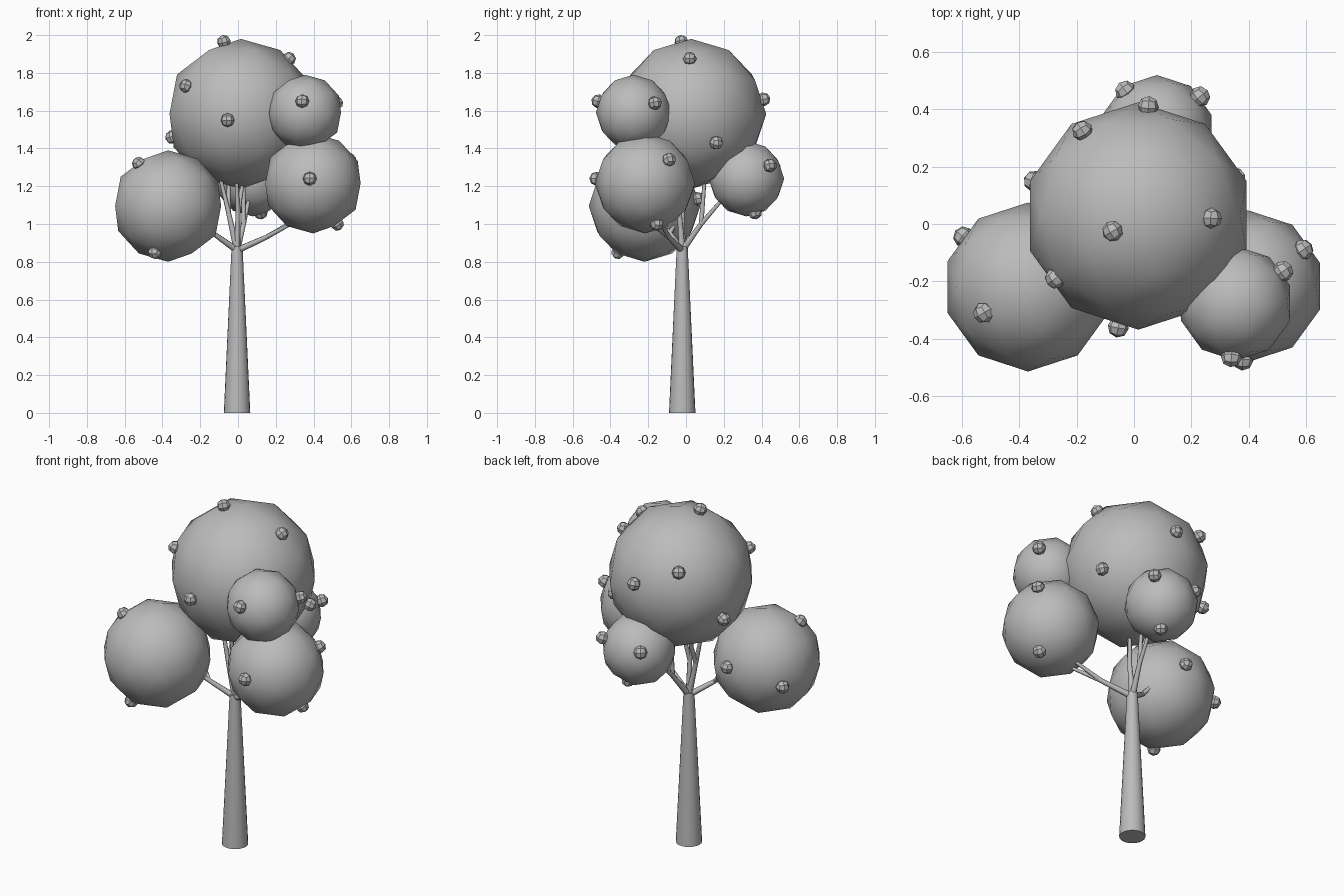
import bpy, bmesh, math
from mathutils import Vector

if "Cube" in bpy.data.objects:
    bpy.data.objects.remove(bpy.data.objects["Cube"])

grey = bpy.data.materials.new("light grey")
grey.diffuse_color = (0.5, 0.5, 0.5, 1)
grey.use_nodes = True
grey.node_tree.nodes["Principled BSDF"].inputs["Base Color"].default_value = grey.diffuse_color


def finish(bm, name, smooth):
    for f in bm.faces:
        f.smooth = smooth
    me = bpy.data.meshes.new(name)
    bm.to_mesh(me)
    bm.free()
    me.materials.append(grey)
    ob = bpy.data.objects.new(name, me)
    bpy.context.collection.objects.link(ob)
    return ob


def tube(name, a, b, r1, r2, sides):
    """Tapered round limb from a to b."""
    a, b = Vector(a), Vector(b)
    bm = bmesh.new()
    bmesh.ops.create_cone(bm, cap_ends=True, segments=sides, radius1=r1,
                          radius2=r2, depth=(b - a).length)
    q = (b - a).to_track_quat('Z', 'Y')
    for v in bm.verts:
        v.co = q @ v.co + (a + b) / 2
    for f in bm.faces:
        f.smooth = len(f.verts) == 4
    for e in bm.edges:
        e.smooth = all(len(f.verts) == 4 for f in e.link_faces)
    me = bpy.data.meshes.new(name)
    bm.to_mesh(me)
    bm.free()
    me.materials.append(grey)
    ob = bpy.data.objects.new(name, me)
    bpy.context.collection.objects.link(ob)


def fruit(name, centre, pos, a=0.037):
    """Small 24-face rounded cube facing out of the foliage ball."""
    bm = bmesh.new()
    bmesh.ops.create_cube(bm, size=2)
    bmesh.ops.subdivide_edges(bm, edges=bm.edges[:], cuts=1, use_grid_fill=True)
    q = (Vector(pos) - Vector(centre)).to_track_quat('Z', 'Y')
    for v in bm.verts:
        v.co = q @ (v.co.normalized() * a) + Vector(pos)
    finish(bm, name, False)


# Foliage balls: centre, radius, fruit positions
balls = {
    "crown_top": ((0.015, 0.028, 1.583), 0.397, [
        (-0.075, -0.025, 1.965), (0.27, 0.02, 1.875), (-0.275, -0.19, 1.73),
        (-0.055, -0.36, 1.55), (-0.35, 0.15, 1.46), (0.05, 0.41, 1.66),
        (-0.18, 0.325, 1.755), (0.355, 0.16, 1.43)]),
    "crown_left": ((-0.37, -0.22, 1.095), 0.295, [
        (-0.525, -0.31, 1.32), (-0.44, -0.36, 0.85),
        (-0.595, -0.045, 1.055), (-0.31, 0.06, 1.134)]),
    "crown_right": ((0.397, -0.217, 1.215), 0.265, [
        (0.38, -0.475, 1.24), (0.525, -0.155, 1.0), (0.59, -0.09, 1.34)]),
    "crown_upper_right": ((0.355, -0.277, 1.59), 0.2, [
        (0.34, -0.465, 1.65), (0.52, -0.165, 1.64)]),
    "crown_back": ((0.08, 0.32, 1.24), 0.2, [
        (0.23, 0.445, 1.31), (-0.03, 0.465, 1.30), (0.12, 0.365, 1.06)]),
}
for name, (c, r, fruits) in balls.items():
    bm = bmesh.new()
    bmesh.ops.create_icosphere(bm, subdivisions=2, radius=r)
    bmesh.ops.translate(bm, verts=bm.verts, vec=c)
    finish(bm, name, True)
    for i, p in enumerate(fruits):
        fruit(f"{name}_fruit_{i + 1}", c, p)

# Trunk
tube("trunk", (-0.005, -0.02, 0), (-0.005, -0.02, 0.88), 0.07, 0.029, 20)

# Branches: start, fork point, tips inside the foliage
fork = (-0.005, -0.02, 0.86)
branches = {
    "branch_left": ((-0.13, -0.085, 0.95), [(-0.22, -0.14, 1.02), (-0.17, -0.06, 1.0)]),
    "branch_right": ((0.15, -0.09, 0.93), [(0.30, -0.14, 1.02), (0.28, -0.18, 1.0)]),
    "branch_back": ((0.03, 0.08, 1.0), [(0.06, 0.20, 1.14), (0.03, 0.10, 1.25)]),
    "branch_top_left": ((-0.05, -0.02, 1.06), [(-0.10, -0.01, 1.27), (-0.05, 0.06, 1.27)]),
    "branch_top": ((0.0, -0.035, 1.06), [(-0.01, -0.06, 1.26), (0.03, 0.0, 1.25)]),
}
for name, (mid, tips) in branches.items():
    tube(name, fork, mid, 0.018, 0.013, 8)
    for i, t in enumerate(tips):
        tube(f"{name}_twig_{i + 1}", mid, t, 0.013, 0.009, 8)
